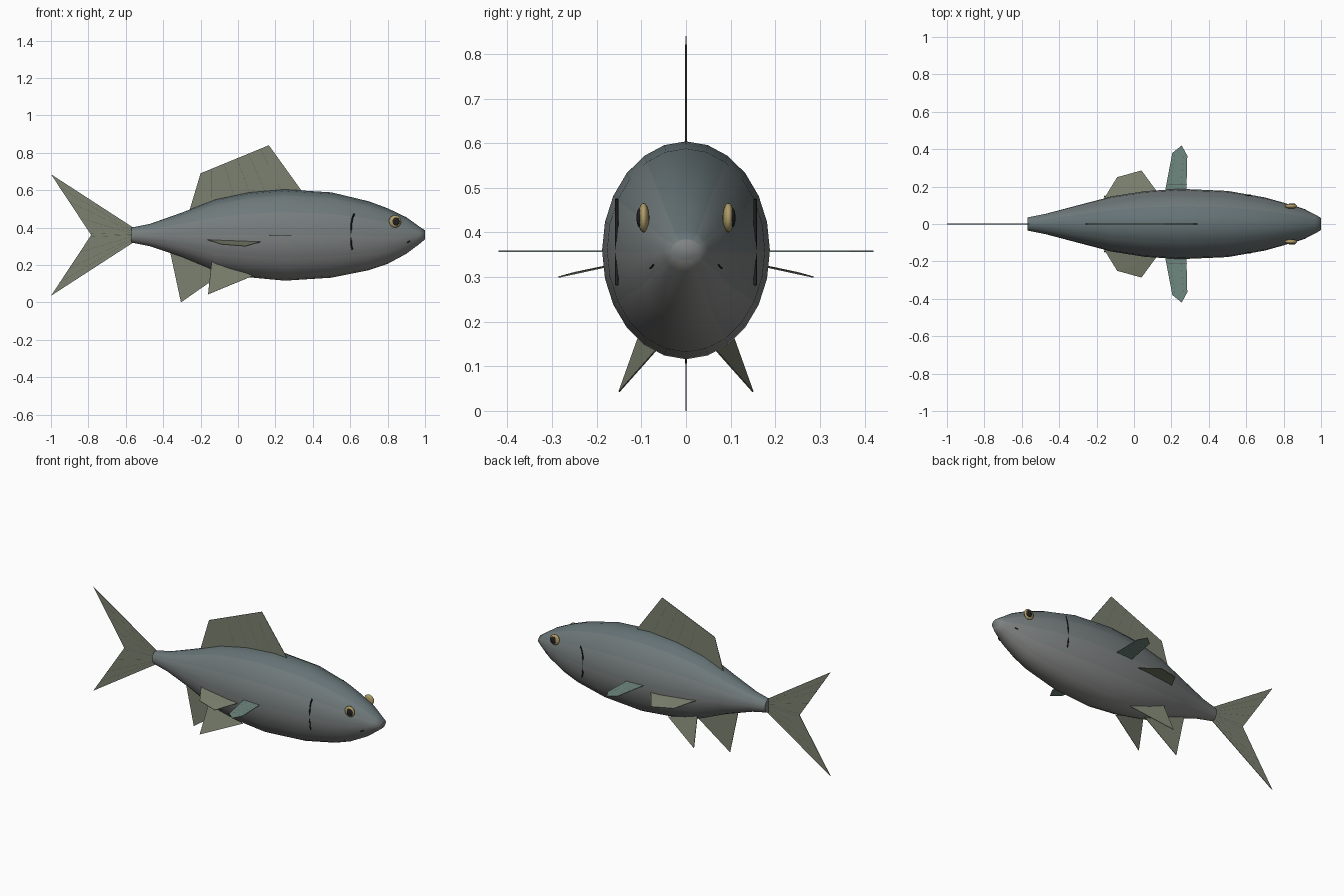
import bpy, bmesh, math
from mathutils import Vector, Matrix

if "Cube" in bpy.data.objects:
    bpy.data.objects.remove(bpy.data.objects["Cube"])


def material(name, rgb):
    m = bpy.data.materials.new(name)
    m.diffuse_color = (*rgb, 1)
    m.use_nodes = True
    m.node_tree.nodes["Principled BSDF"].inputs["Base Color"].default_value = m.diffuse_color
    return m


FIN = material("fin_olive", (0.20, 0.22, 0.16))
TEAL = material("fin_teal", (0.16, 0.25, 0.22))
GOLD = material("eye_gold", (0.42, 0.33, 0.14))
DARK = material("dark", (0.015, 0.015, 0.015))
RAY = material("fin_ray", (0.07, 0.08, 0.06))


def add(name, data, mats, mirror=False):
    ob = bpy.data.objects.new(name, data)
    bpy.context.collection.objects.link(ob)
    for m in mats:
        data.materials.append(m)
    if mirror:
        mod = ob.modifiers.new("mirror", 'MIRROR')
        mod.use_axis = (False, True, False)
    return ob


def fin(name, pts, mat=FIN, mirror=False):
    """Thin flat fin from an outline."""
    bm = bmesh.new()
    bm.faces.new([bm.verts.new(p) for p in pts])
    bmesh.ops.triangulate(bm, faces=bm.faces[:])
    me = bpy.data.meshes.new(name)
    bm.to_mesh(me)
    bm.free()
    ob = add(name, me, [mat], mirror)
    mod = ob.modifiers.new("thickness", 'SOLIDIFY')
    mod.thickness, mod.offset = 0.003, 0
    return ob


def wires(name, paths, mat, radius=0.002):
    """Thin strands along point paths."""
    cu = bpy.data.curves.new(name, 'CURVE')
    cu.dimensions = '3D'
    cu.bevel_depth, cu.bevel_resolution = radius, 0
    for path in paths:
        sp = cu.splines.new('POLY')
        sp.points.add(len(path) - 1)
        for p, co in zip(sp.points, path):
            p.co = (*co, 1)
    return add(name, cu, [mat])


def ball(name, centre, size, mat):
    bm = bmesh.new()
    bmesh.ops.create_uvsphere(bm, u_segments=16, v_segments=10, radius=1,
                              matrix=Matrix.Translation(centre) @ Matrix.Diagonal((*size, 1)))
    for f in bm.faces:
        f.smooth = True
    me = bpy.data.meshes.new(name)
    bm.to_mesh(me)
    bm.free()
    return add(name, me, [mat], True)


# Body: elliptical rings (x, top z, bottom z, half width)
RINGS = [(-.57, .40, .32, .035), (-.47, .42, .30, .055), (-.30, .48, .243, .10),
         (-.12, .55, .168, .147), (.06, .588, .134, .176), (.25, .604, .116, .188),
         (.50, .588, .132, .177), (.70, .54, .172, .142), (.80, .503, .206, .114),
         (.90, .455, .26, .084), (.97, .405, .312, .05), (1.0, .385, .337, .032)]
SIDES, BANDS = 24, 6
bm = bmesh.new()
loops = []
for x, top, bot, w in RINGS:
    c, h = (top + bot) / 2, (top - bot) / 2
    loops.append([bm.verts.new((x, w * math.sin(2 * math.pi * i / SIDES),
                                c + h * math.cos(2 * math.pi * i / SIDES))) for i in range(SIDES)])
for a, b in zip(loops, loops[1:]):
    for i in range(SIDES):
        j = (i + 1) % SIDES
        f = bm.faces.new((a[i], a[j], b[j], b[i]))
        f.smooth = True
        f.material_index = min(i, SIDES - 1 - i) // 2
tail_cap, nose_cap = bm.faces.new(loops[0]), bm.faces.new(loops[-1])
tail_cap.material_index = nose_cap.material_index = 3
nose_cap.smooth = True
bmesh.ops.recalc_face_normals(bm, faces=bm.faces[:])
me = bpy.data.meshes.new("body")
bm.to_mesh(me)
bm.free()
back, belly = Vector((.13, .17, .18)), Vector((.26, .26, .25))
add("body", me, [material(f"skin_{k}", back.lerp(belly, k / (BANDS - 1))) for k in range(BANDS)])

# Tail fin, two lobes
for side, s in (("upper", 1), ("lower", -1)):
    z = lambda d: .36 + s * d
    fin(f"tail_fin_{side}", [(-.56, 0, z(0)), (-.56, 0, z(.04)), (-1, 0, z(.325)), (-.785, 0, z(0))])
    wires(f"tail_rays_{side}",
          [[(-.57, 0, z(.035 * t)), (-.785 - .215 * t, 0, z(.325 * t))] for t in (.03, .28, .55, .78)], RAY)

# Dorsal fin
fin("dorsal_fin", [(-.26, 0, .49), (-.20, 0, .69), (.165, 0, .84), (.345, 0, .59), (.05, 0, .57)])
wires("dorsal_rays", [[(a, 0, .56), (b, 0, .772 + .41 * b)] for a, b in
                      ((-.14, -.14), (-.02, -.075), (.07, -.005), (.16, .055), (.25, .12))], RAY)

# Anal fin and paired pelvic fins
fin("anal_fin", [(-.365, 0, .28), (-.305, 0, 0), (-.04, 0, .185), (-.15, 0, .24)])
fin("pelvic_fin", [(-.14, .085, .225), (-.16, .15, .043), (.08, .062, .142)], FIN, True)

# Paired side fins
fin("side_fin", [(-.17, .12, .337), (-.09, .25, .31), (.04, .286, .30), (.125, .17, .325)], FIN, True)

# Paired pectoral fins with cross ribs
fin("pectoral_fin", [(.165, .17, .358), (.205, .38, .358), (.255, .42, .358),
                     (.285, .365, .358), (.28, .17, .358)], TEAL, True)
for side, s in (("left", 1), ("right", -1)):
    wires(f"pectoral_ribs_{side}",
          [[(.165 + .19 * (y - .17), s * y, .358), (.283, s * y, .358)]
           for y in (.21, .245, .28, .315, .35)]
          + [[(.195, s * .18, .358), (.22, s * .38, .358)],
             [(.25, s * .18, .358), (.265, s * .38, .358)]], RAY, .0018)
    # Gill slit and mouth corner
    wires(f"gill_{side}", [[(.622, s * .155, .475), (.612, s * .155, .45), (.606, s * .155, .42),
                            (.603, s * .155, .36), (.606, s * .155, .305), (.612, s * .155, .282)]],
          DARK, .004)
    wires(f"mouth_{side}", [[(.903, s * .08, .32), (.92, s * .073, .327)]], DARK, .003)

# Eyes
ball("eye", (.84, .095, .433), (.033, .013, .033), GOLD)
ball("pupil", (.845, .104, .433), (.02, .007, .022), DARK)
